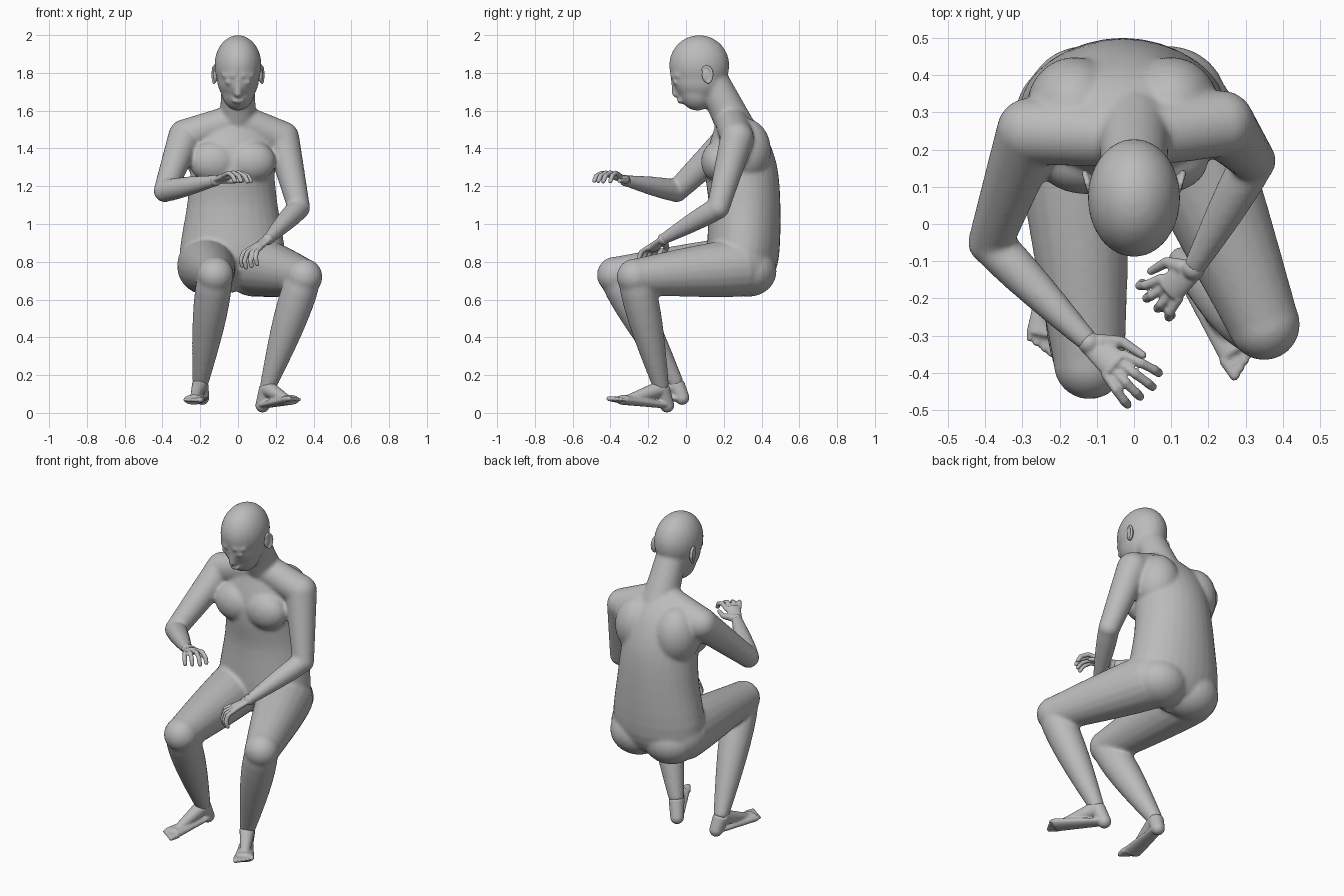
import bpy, bmesh
from math import sin, cos, pi, tau
from mathutils import Vector, Matrix

cube = bpy.data.objects.get("Cube")
if cube:
    bpy.data.objects.remove(cube, do_unlink=True)

skin = bpy.data.materials.new("plain grey")
skin.use_nodes = True
grey = (.5, .5, .5, 1)
skin.diffuse_color = grey
skin.node_tree.nodes["Principled BSDF"].inputs["Base Color"].default_value = grey

ACROSS, UP = Vector((1, 0, 0)), Vector((0, 0, 1))


def loft(bm, stations, side=ACROSS, segments=20):
    """Closed tube through stations of centre, half width and half depth."""
    rings, poles = [], []
    last = len(stations) - 1
    for i, (centre, wide, deep) in enumerate(stations):
        along = (stations[min(i + 1, last)][0] - stations[max(i - 1, 0)][0]).normalized()
        u = (side - along * side.dot(along)).normalized()
        v = along.cross(u)
        angles = [tau * k / segments for k in range(segments)]
        rings.append([bm.verts.new(centre + u * wide * cos(a) + v * deep * sin(a))
                      for a in angles])
        if i in (0, last):
            outward = along if i else -along
            poles.append(bm.verts.new(centre + outward * min(wide, deep) * .6))
    for low, high in zip(rings, rings[1:]):
        for k in range(segments):
            bm.faces.new((low[k - 1], low[k], high[k], high[k - 1]))
    for ring, pole in zip((rings[0], rings[-1]), poles):
        for k in range(segments):
            bm.faces.new((ring[k - 1], ring[k], pole))


def limb(bm, start, end, r_start, r_end, bulge=0, flat=1, side=ACROSS):
    """Tapered tube, fuller towards its start where it has a bulge."""
    start, end = Vector(start), Vector(end)
    stations = []
    for k in range(9):
        t = k / 8
        r = r_start + (r_end - r_start) * t + bulge * sin(pi * t ** .7)
        stations.append((start.lerp(end, t), r, r * flat))
    loft(bm, stations, side)


def ball(bm, centre, radii):
    place = Matrix.Translation(centre) @ Matrix.Diagonal((*radii, 1))
    bmesh.ops.create_uvsphere(bm, u_segments=24, v_segments=16, radius=1, matrix=place)


def joint(bm, centre, radius):
    ball(bm, centre, [radius] * 3)


def finish(name, bm, voxel, rounds=4):
    """Fuse the overlapping shells into one smooth skin."""
    bmesh.ops.recalc_face_normals(bm, faces=bm.faces)
    mesh = bpy.data.meshes.new(name)
    bm.to_mesh(mesh)
    bm.free()
    mesh.materials.append(skin)
    part = bpy.data.objects.new(name, mesh)
    bpy.context.collection.objects.link(part)
    fuse = part.modifiers.new("fuse", 'REMESH')
    fuse.mode = 'VOXEL'
    fuse.voxel_size = voxel
    fuse.use_smooth_shade = True
    soften = part.modifiers.new("soften", 'SMOOTH')
    soften.factor = .5
    soften.iterations = rounds


def digit_frame(direction, sign):
    """Unit vectors forward, towards the big digit, and up from the back of it."""
    forward = Vector(direction).normalized()
    outward = forward.cross(UP).normalized()
    return forward, outward * sign, outward.cross(forward)


def hand(name, sign, wrist, direction, curl):
    bm = bmesh.new()
    wrist = Vector(wrist)
    forward, inner, back = digit_frame(direction, sign)
    joint(bm, wrist, .031)
    limb(bm, wrist, wrist + forward * .1, .031, .044, flat=.5, side=inner)
    # Four fingers, bent at two joints
    for i in range(4):
        offset = inner * (.035 - .023 * i)
        aim = (forward + offset * 8).normalized()
        length = .14 - .01 * abs(i - 1)
        start = wrist + forward * .09 + offset
        for bone in range(3):
            angle = curl * bone
            step = aim * cos(angle) - back * sin(angle)
            end = start + step * length * (.42 - .08 * bone)
            limb(bm, start, end, .0135, .012, side=inner)
            joint(bm, end, .012)
            start = end
    # Thumb
    root = wrist + forward * .02 + inner * .02
    knuckle = root + forward * .04 + inner * .04 - back * .02
    tip = knuckle + forward * .07 + inner * .01 - back * .02
    limb(bm, root, knuckle, .022, .015, side=back)
    limb(bm, knuckle, tip, .015, .011, side=back)
    finish(name, bm, .005)


def arm(name, sign, shoulder, elbow, wrist, direction, curl):
    # Slope from the neck, then the arm itself
    limb(body, (0, .235, 1.555), shoulder, .085, .09, side=UP)
    joint(body, shoulder, .09)
    limb(body, shoulder, elbow, .09, .06)
    joint(body, elbow, .06)
    limb(body, elbow, wrist, .058, .03, bulge=.006)
    hand(name, sign, wrist, direction, curl)


def foot(name, sign, ankle, heel, sole):
    bm = bmesh.new()
    ankle, heel, sole = Vector(ankle), Vector(heel), Vector(sole)
    forward, inner, back = digit_frame(sole - heel, sign)
    joint(bm, heel, .038)
    limb(bm, heel, sole, .036, .056, flat=.48, side=inner)
    limb(bm, ankle, heel, .044, .038)
    limb(bm, ankle, heel.lerp(sole, .9), .044, .024, side=inner)
    # Toes, largest on the inner side
    for i in range(5):
        root = sole + inner * (.044 - .022 * i) - forward * .004 * i
        radius = .017 - .0015 * i
        tip = root + forward * (.06 - .006 * i)
        limb(bm, root, tip, radius, radius * .8, side=inner)
    finish(name, bm, .006)


def leg(name, sign, hip, knee, ankle, heel, sole):
    joint(body, hip, .15)
    limb(body, hip, knee, .155, .096, bulge=.006)
    joint(body, knee, .097)
    limb(body, knee, ankle, .09, .042, bulge=.018)
    foot(name, sign, ankle, heel, sole)


# Torso, from seat to collar: centre y, height, half width, half depth
body = bmesh.new()
profile = [Vector(row) for row in (
    (.28, .72, .22, .15), (.3, .82, .28, .19), (.31, 1.1, .24, .19),
    (.29, 1.3, .22, .19), (.27, 1.45, .22, .15), (.24, 1.57, .12, .08))]
rows = []
for i in range(len(profile) - 1):
    before, low, high, after = (profile[max(0, min(i + k, len(profile) - 1))]
                                for k in (-1, 0, 1, 2))
    for t in (0, .25, .5, .75):
        # Straight blend plus a curve that keeps the neighbouring slopes
        ease = t * (1 - t) / 2
        rows.append(low.lerp(high, t) + ease * ((1 - t) * (2 * low - before - high)
                                                + t * (2 * high - low - after)))
rows.append(profile[-1])
loft(body, [(Vector((-.03, y, z)), wide, deep) for y, z, wide, deep in rows], segments=32)

# Chest, shoulder blades and buttocks
for s in (-1, 1):
    ball(body, (s * .1 - .03, .17, 1.33), (.13, .09, .11))
    ball(body, (s * .13 - .03, .31, 1.39), (.13, .14, .17))
    ball(body, (s * .11 - .02, .33, .75), (.16, .15, .135))

# Neck
limb(body, (0, .26, 1.52), (0, .135, 1.77), .1, .085)

# Head and face
ball(body, (0, .07, 1.84), (.125, .16, .16))
ball(body, (0, .07, 1.77), (.112, .145, .13))
ball(body, (0, .06, 1.71), (.09, .1, .11))
limb(body, (0, -.07, 1.77), (0, -.053, 1.68), .012, .022)
ball(body, (0, -.03, 1.65), (.034, .018, .014))
for s in (-1, 1):
    ball(body, (s * .05, -.055, 1.75), (.022, .018, .013))
    limb(body, (s * .02, -.077, 1.785), (s * .08, -.04, 1.785), .014, .014, side=UP)

# Limbs
arm("left_hand", 1, shoulder=(.235, .27, 1.455), elbow=(.322, .17, 1.085),
    wrist=(.16, -.12, .92), direction=(-.7, -.6, -.5), curl=.7)
arm("right_hand", -1, shoulder=(-.28, .25, 1.465), elbow=(-.387, -.05, 1.175),
    wrist=(-.12, -.32, 1.23), direction=(.75, -.65, .3), curl=.65)
leg("left_foot", 1, hip=(.12, .29, .77), knee=(.35, -.27, .72),
    ankle=(.155, -.13, .13), heel=(.13, -.1, .04), sole=(.28, -.34, .07))
leg("right_foot", -1, hip=(-.17, .29, .78), knee=(-.12, -.375, .73),
    ankle=(-.2, -.05, .15), heel=(-.19, -.02, .08), sole=(-.235, -.3, .07))
finish("body", body, .009, rounds=12)

# Ears: a thin shell with a raised rim
for s, name in ((-1, "right_ear"), (1, "left_ear")):
    ear = bmesh.new()
    ball(ear, (s * .12, .11, 1.79), (.012, .026, .042))
    turns = [k * .5 - 1 for k in range(9)]
    loft(ear, [(Vector((s * (.125 + .008 * sin(a)), .11 + .028 * sin(a), 1.79 + .044 * cos(a))),
                .008, .008) for a in turns])
    finish(name, ear, .004)
